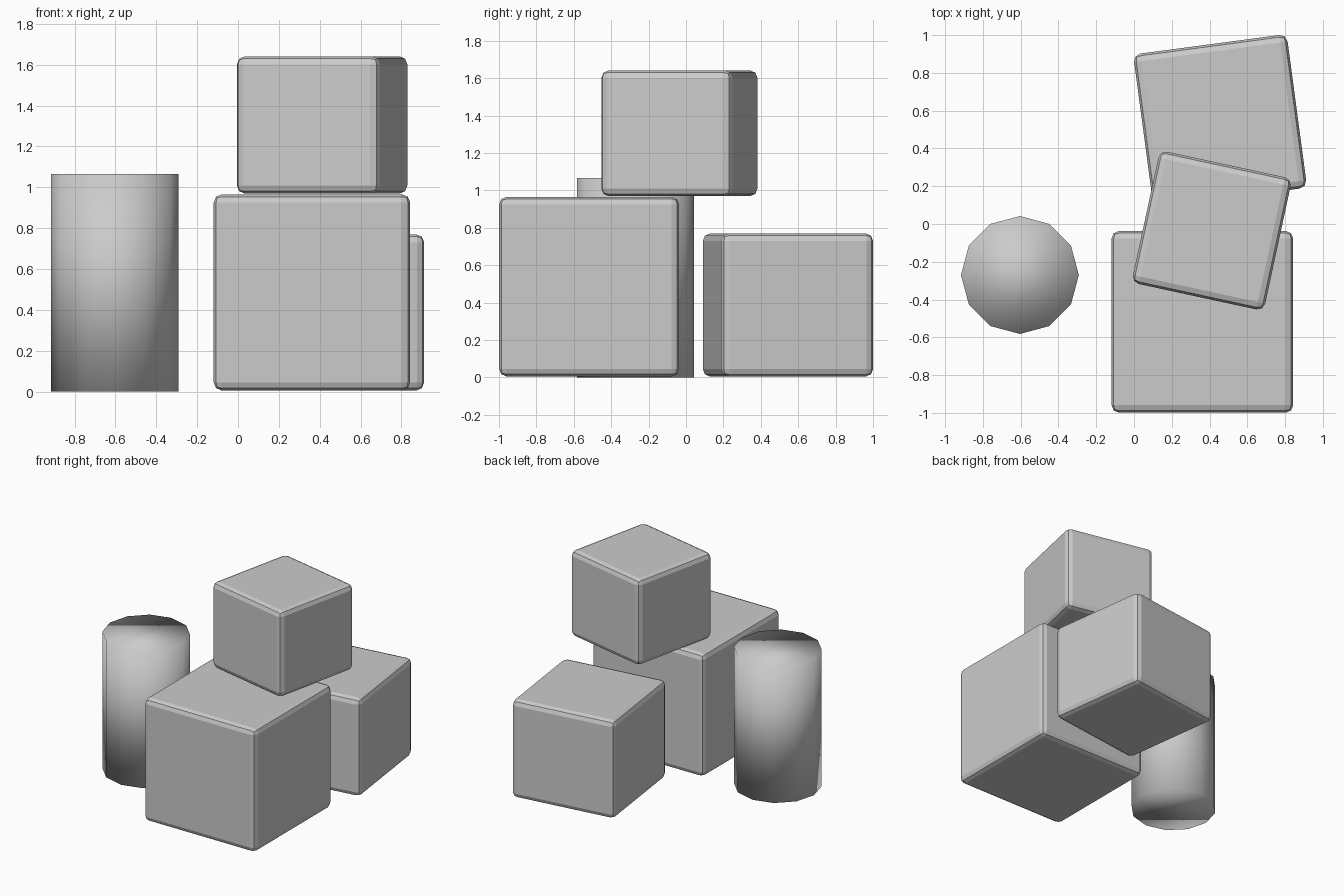
import bpy
from math import radians

if "Cube" in bpy.data.objects:
    bpy.data.objects.remove(bpy.data.objects["Cube"])


def block(name, center, size, turn=0.0):
    """Box with softly bevelled edges, turned about z."""
    bpy.ops.mesh.primitive_cube_add(size=1, location=center)
    ob = bpy.context.object
    ob.name = name
    ob.scale = size
    bpy.ops.object.transform_apply(location=False, rotation=False, scale=True)
    ob.rotation_euler.z = radians(turn)
    bevel = ob.modifiers.new("soft_edges", 'BEVEL')
    bevel.width = 0.04
    bevel.segments = 2
    return ob


# Three toy blocks: two on the floor, one resting on top
block("large_block", (0.362, -0.518, 0.485), (0.962, 0.962, 0.96))
block("back_block", (0.456, 0.545, 0.387), (0.82, 0.82, 0.765), 7.6)
block("top_block", (0.412, -0.035, 1.305), (0.716, 0.716, 0.672), -12.2)

# Twelve-sided smooth-shaded pillar, shaded across its caps too
bpy.ops.mesh.primitive_cylinder_add(vertices=12, radius=0.312, depth=1.065,
                                    location=(-0.604, -0.27, 0.5325))
pillar = bpy.context.object
pillar.name = "round_pillar"
bpy.ops.object.shade_smooth()
